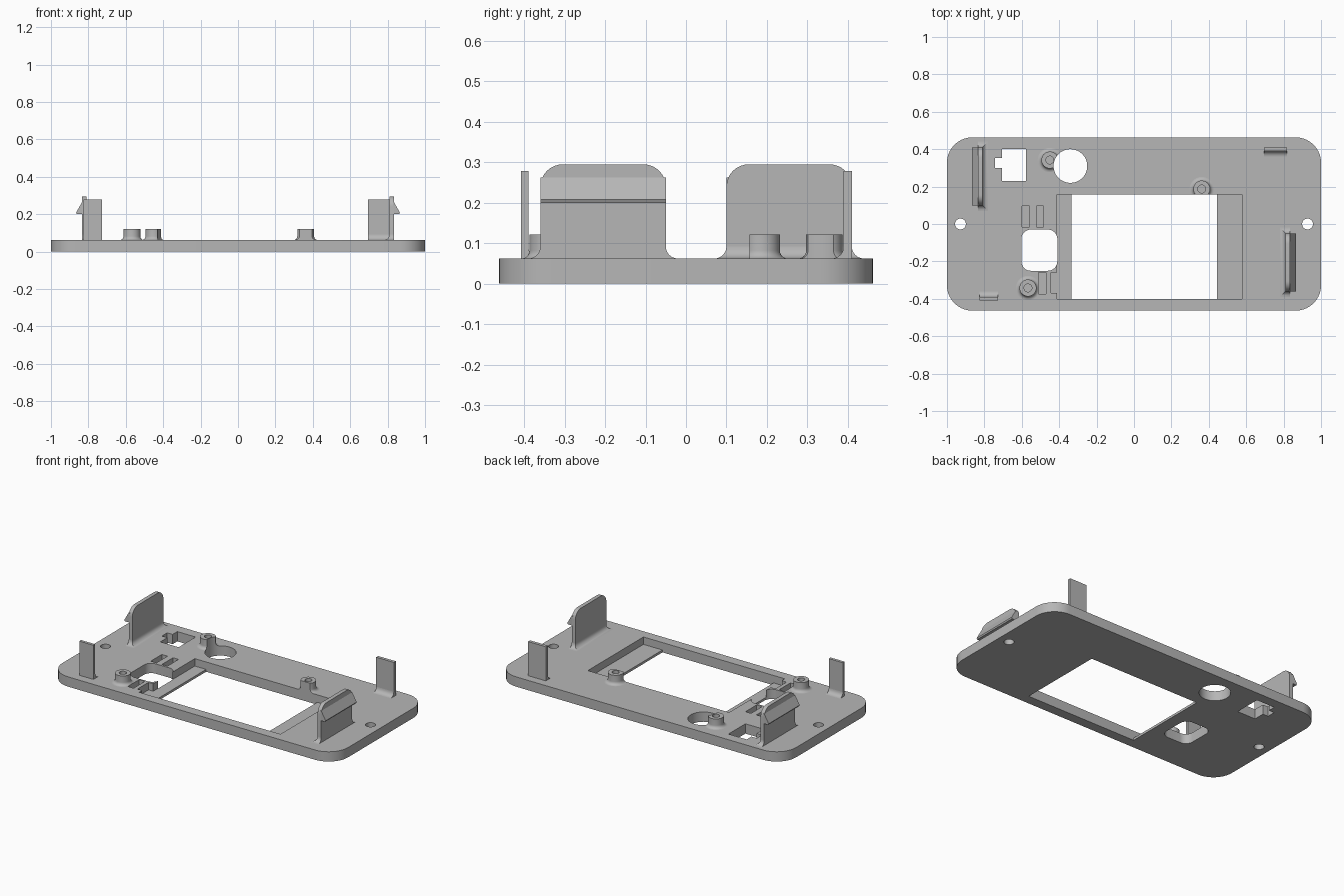
import bpy, bmesh
from math import sin, cos, pi, radians
from mathutils import Vector

cube = bpy.data.objects.get("Cube")
if cube:
    bpy.data.objects.remove(cube, do_unlink=True)

grey = bpy.data.materials.new("grey plastic")
grey.use_nodes = True
grey.diffuse_color = (0.47, 0.47, 0.47, 1)
grey.node_tree.nodes["Principled BSDF"].inputs["Base Color"].default_value = (0.47, 0.47, 0.47, 1)

TOP = 0.062      # top of the plate
LEDGE = 0.015    # floor of the recesses


def loft(name, rings):
    """Closed solid through rings with equal point counts."""
    bm = bmesh.new()
    loops = [[bm.verts.new(p) for p in ring] for ring in rings]
    n = len(loops[0])
    for a, b in zip(loops, loops[1:]):
        for i in range(n):
            j = (i + 1) % n
            bm.faces.new((a[i], a[j], b[j], b[i]))
    bm.faces.new(loops[0][::-1])
    bm.faces.new(loops[-1])
    bmesh.ops.recalc_face_normals(bm, faces=bm.faces)
    mesh = bpy.data.meshes.new(name)
    bm.to_mesh(mesh)
    bm.free()
    mesh.materials.append(grey)
    obj = bpy.data.objects.new(name, mesh)
    bpy.context.collection.objects.link(obj)
    return obj


def prism(name, pts, lo, hi, axis="z"):
    place = {"z": lambda a, b, t: (a, b, t),
             "x": lambda a, b, t: (t, a, b),
             "y": lambda a, b, t: (a, t, b)}[axis]
    return loft(name, [[place(a, b, t) for a, b in pts] for t in (lo, hi)])


def rect(x0, x1, y0, y1):
    return [(x0, y0), (x1, y0), (x1, y1), (x0, y1)]


def round_rect(x0, x1, y0, y1, r, steps=10):
    centres = [(x1 - r, y1 - r), (x0 + r, y1 - r), (x0 + r, y0 + r), (x1 - r, y0 + r)]
    return [(cx + r * cos(pi / 2 * (k + i / steps)), cy + r * sin(pi / 2 * (k + i / steps)))
            for k, (cx, cy) in enumerate(centres) for i in range(steps + 1)]


def circle(x, y, r, n=40):
    return [(x + r * cos(2 * pi * i / n), y + r * sin(2 * pi * i / n)) for i in range(n)]


def cut(obj, cutter):
    mod = obj.modifiers.new("cut", "BOOLEAN")
    mod.operation = "DIFFERENCE"
    mod.solver = "EXACT"
    mod.object = cutter
    bpy.context.view_layer.objects.active = obj
    bpy.ops.object.modifier_apply(modifier=mod.name)


def skirt(name, x0, x1, y0, y1, sides, r=0.03):
    """Concave fillet round a wall foot; sides flags are -x, +x, -y, +y."""
    rings = []
    for i in range(7):
        a = pi / 2 * i / 6
        o, z = r * (1 - sin(a)), TOP + r * (1 - cos(a))
        w, e, s, n = (o * f for f in sides)
        rings.append([(x, y, z) for x, y in rect(x0 - w, x1 + e, y0 - s, y1 + n)])
    return loft(name, rings)


# Base plate
plate = prism("base_plate", round_rect(-1, 1, -0.463, 0.463, 0.135), 0, TOP)

# Screw bosses with flared feet and blind holes
bosses = []
for i, (x, y) in enumerate([(-0.567, -0.342), (-0.45, 0.342), (0.362, 0.187)]):
    rings = [[(*p, TOP - 0.002) for p in circle(x, y, 0.065)]]
    for k in range(7):
        a = pi / 2 * k / 6
        z = TOP + 0.02 * (1 - cos(a))
        rings.append([(*p, z) for p in circle(x, y, 0.045 + 0.02 * (1 - sin(a)))])
    rings.append([(*p, 0.122) for p in circle(x, y, 0.045)])
    boss = loft(f"screw_boss_{i + 1}", rings)
    hole = prism("boss_hole", circle(x, y, 0.021, 24), TOP - 0.01, 0.2)
    cut(boss, hole)
    bpy.data.objects.remove(hole, do_unlink=True)
    bosses.append(boss)

# Openings: outline, lower limit
notched = [(-0.705, 0.23), (-0.577, 0.23), (-0.577, 0.4), (-0.705, 0.4),
           (-0.705, 0.353), (-0.743, 0.353), (-0.743, 0.3), (-0.705, 0.3)]
recess = [(-0.412, -0.4), (0.578, -0.4), (0.578, 0.157), (-0.412, 0.157),
          (-0.412, -0.26), (-0.445, -0.26), (-0.445, -0.37), (-0.412, -0.37)]
openings = [
    (recess, LEDGE),
    (rect(-0.333, 0.445, -0.4, 0.157), -0.1),
    (notched, -0.1),
    (circle(-0.34, 0.31, 0.09, 64), -0.1),
    (round_rect(-0.602, -0.41, -0.25, -0.03, 0.05), -0.1),
    (circle(-0.928, 0, 0.029), -0.1),
    (circle(0.928, 0, 0.029), -0.1),
    (rect(-0.6, -0.56, -0.016, 0.095), LEDGE),
    (rect(-0.522, -0.483, -0.016, 0.095), LEDGE),
    (rect(-0.51, -0.47, -0.373, -0.26), LEDGE),
]
for outline, low in openings:
    cutter = prism("opening_cutter", outline, low, 0.3)
    cut(plate, cutter)
    xs, ys = zip(*outline)
    for boss in bosses:
        c = sum((Vector(v.co) for v in boss.data.vertices), Vector()) / len(boss.data.vertices)
        if min(xs) - 0.07 < c.x < max(xs) + 0.07 and min(ys) - 0.07 < c.y < max(ys) + 0.07:
            cut(boss, cutter)
    bpy.data.objects.remove(cutter, do_unlink=True)

# Snap clips: rounded wall, outward hook and fillet
parts = [plate] + bosses
for name, s, y0, y1 in (("left", 1, -0.36, -0.05), ("right", -1, 0.1, 0.41)):
    r = 0.055
    wall = [(y0, TOP - 0.01), (y1, TOP - 0.01)]
    for cy, start in ((y1 - r, 0), (y0 + r, pi / 2)):
        wall += [(cy + r * cos(start + pi / 2 * i / 8), 0.295 - r + r * sin(start + pi / 2 * i / 8))
                 for i in range(9)]
    lo, hi = sorted((s * 0.81, s * 0.835))
    parts.append(prism(f"{name}_clip_wall", wall, lo, hi, "x"))
    hook = [(0.83, 0.2), (0.862, 0.2), (0.866, 0.208), (0.842, 0.25), (0.835, 0.262), (0.83, 0.262)]
    parts.append(prism(f"{name}_clip_hook", [(s * x, z) for x, z in hook], y0, y1, "y"))
    parts.append(skirt(f"{name}_clip_fillet", lo, hi, y0, y1, (s > 0, s < 0, 1, 1)))

# Plain upright tabs with an inner fillet
for name, x0, x1, y0, y1, inner in (("back_left", 0.695, 0.818, 0.39, 0.41, (0, 0, 1, 0)),
                                    ("front_right", -0.826, -0.727, -0.408, -0.39, (0, 0, 0, 1))):
    parts.append(prism(f"{name}_tab", rect(x0, x1, y0, y1), TOP - 0.01, 0.278))
    parts.append(skirt(f"{name}_tab_fillet", x0, x1, y0, y1, inner))

# Smooth rounded faces, keep edges crisp
bpy.ops.object.select_all(action="DESELECT")
for obj in parts:
    obj.select_set(True)
bpy.context.view_layer.objects.active = plate
bpy.ops.object.shade_smooth_by_angle(angle=radians(30))
